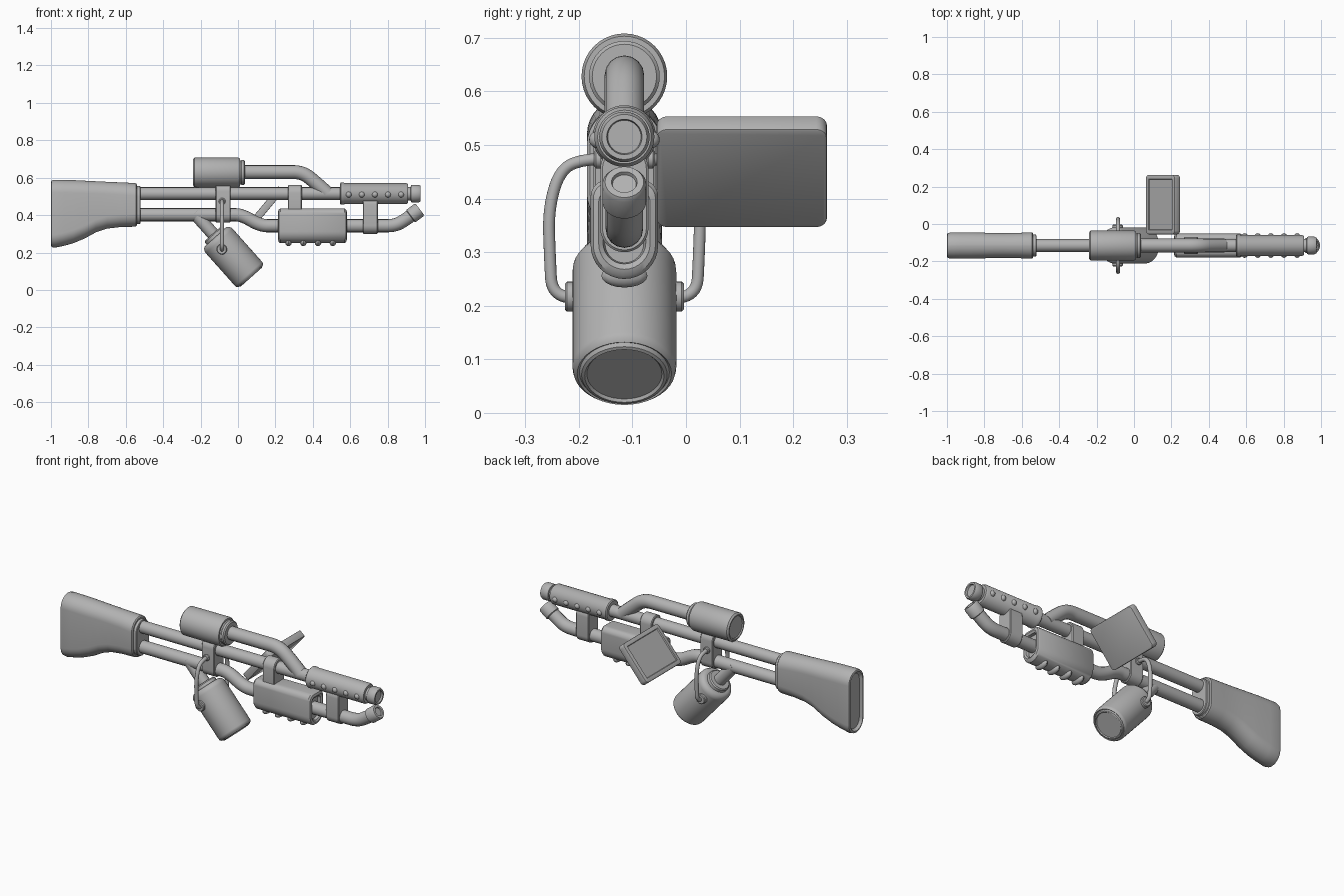
import bpy, bmesh, math
from mathutils import Vector, Matrix

if "Cube" in bpy.data.objects:
    bpy.data.objects.remove(bpy.data.objects["Cube"])

CY = -0.115  # centre plane of the gun
GREY = bpy.data.materials.new("plain_grey")
GREY.diffuse_color = (0.45, 0.45, 0.45, 1)
GREY.use_nodes = True
GREY.node_tree.nodes["Principled BSDF"].inputs["Base Color"].default_value = GREY.diffuse_color


def finish(name, bm, angle=35):
    bmesh.ops.remove_doubles(bm, verts=bm.verts, dist=1e-5)
    bmesh.ops.recalc_face_normals(bm, faces=bm.faces)
    me = bpy.data.meshes.new(name)
    bm.to_mesh(me)
    bm.free()
    me.materials.append(GREY)
    ob = bpy.data.objects.new(name, me)
    bpy.context.collection.objects.link(ob)
    bpy.ops.object.select_all(action='DESELECT')
    ob.select_set(True)
    bpy.context.view_layer.objects.active = ob
    bpy.ops.object.shade_smooth_by_angle(angle=math.radians(angle))
    return ob


def loft(name, rings, angle=35):
    """Skin a list of equal-length point rings and cap both ends."""
    bm = bmesh.new()
    vs = [[bm.verts.new(p) for p in r] for r in rings]
    n = len(vs[0])
    for a, b in zip(vs, vs[1:]):
        for i in range(n):
            j = (i + 1) % n
            bm.faces.new((a[i], a[j], b[j], b[i]))
    bm.faces.new(vs[0])
    bm.faces.new(vs[-1])
    return finish(name, bm, angle)


def lathe(name, start, direction, profile, n=40):
    """Turned part: profile is (distance along axis, radius)."""
    q = Vector(direction).to_track_quat('Z', 'Y')
    m = Matrix.Translation(Vector(start)) @ q.to_matrix().to_4x4()
    rings = [[m @ Vector((r * math.cos(2 * math.pi * i / n),
                          r * math.sin(2 * math.pi * i / n), d))
              for i in range(n)] for d, r in profile]
    return loft(name, rings)


def tube(name, pts, r):
    cu = bpy.data.curves.new(name, 'CURVE')
    cu.dimensions = '3D'
    cu.bevel_depth = r
    cu.bevel_resolution = 6
    cu.use_fill_caps = True
    sp = cu.splines.new('NURBS')
    sp.points.add(len(pts) - 1)
    for p, co in zip(sp.points, pts):
        p.co = (*co, 1)
    sp.order_u = 3
    sp.use_endpoint_u = True
    sp.resolution_u = 8
    cu.materials.append(GREY)
    ob = bpy.data.objects.new(name, cu)
    bpy.context.collection.objects.link(ob)
    return ob


def section(x, zb, zt, w, rb=None, rt=None, k=9):
    """Rounded upright outline at x: bottom and top corner radii rb, rt."""
    rb = w if rb is None else rb
    rt = w if rt is None else rt
    pts = []
    corners = [(w - rb, zb + rb, rb, -90), (w - rt, zt - rt, rt, 0),
               (rt - w, zt - rt, rt, 90), (rb - w, zb + rb, rb, 180)]
    for cy, cz, r, a0 in corners:
        for i in range(k):
            a = math.radians(a0 + 90 * (i + 0.02) / (k - 1) * 0.98)
            pts.append((x, CY + cy + r * math.cos(a), cz + r * math.sin(a)))
    return pts


# Shoulder stock with recessed butt and front collar
loft("stock", [section(*s) for s in [
    (-.985, .25, .562, .046), (-.99, .245, .568, .051), (-1.0, .24, .575, .056),
    (-.997, .229, .585, .066), (-.98, .226, .589, .07), (-.93, .236, .588, .07),
    (-.88, .25, .587, .07), (-.82, .275, .584, .069), (-.76, .308, .581, .067),
    (-.70, .328, .578, .066), (-.63, .336, .575, .067), (-.56, .338, .572, .07),
    (-.545, .34, .57, .07), (-.54, .345, .563, .064), (-.54, .352, .555, .058),
    (-.525, .352, .555, .058), (-.522, .356, .551, .054)]])

# Long pipes
tube("upper_pipe", [(-.54, CY, .515), (0, CY, .515), (.57, CY, .515)], .034)
tube("lower_pipe", [(-.54, CY, .402), (-.2, CY, .402), (-.05, CY, .402), (.02, CY, .402),
                    (.12, CY, .343), (.2, CY, .343), (.3, CY, .343), (.6, CY, .343),
                    (.75, CY, .343), (.84, CY, .343), (.9, CY, .378), (.945, CY, .412)], .035)

# Barrel shroud, muzzle and its side studs
lathe("barrel_shroud", (.545, CY, .515), (1, 0, 0), [
    (0, .034), (0, .053), (.005, .059), (.02, .059), (.025, .056), (.355, .056), (.365, .05),
    (.365, .036), (.378, .036), (.38, .044), (.385, .047), (.42, .047), (.43, .042),
    (.43, .033), (.42, .031)])
for side in (-1, 1):
    for i in range(5):
        bm = bmesh.new()
        bmesh.ops.create_uvsphere(bm, u_segments=16, v_segments=10, radius=.016,
                                  matrix=Matrix.Translation((.592 + .07 * i, CY + side * .05, .51)))
        finish("shroud_stud", bm)

# Nozzle at the end of the lower pipe
lathe("lower_nozzle", (.922, CY, .393), (.8, 0, .6), [
    (0, .034), (0, .036), (.004, .041), (.055, .041), (.063, .036), (.063, .024), (.056, .022)])

# Top canister with cap and feed pipe
lathe("top_canister", (-.24, CY, .628), (1, 0, 0), [
    (.006, .06), (0, .063), (0, .07), (.008, .079), (.24, .08), (.25, .075), (.25, .066),
    (.256, .063), (.26, .066), (.272, .066), (.278, .06), (.278, .034)])
tube("feed_pipe", [(.02, CY, .63), (.15, CY, .63), (.25, CY, .63), (.345, CY, .63),
                   (.42, CY, .57), (.48, CY, .515)], .037)

# Pump grip with recessed ends and ribs underneath
loft("pump_grip", [section(*s) for s in [
    (.235, .28, .405, .036, .036, .02), (.22, .278, .407, .04, .04, .022),
    (.214, .268, .418, .048, .048, .025), (.218, .256, .43, .058, .058, .03),
    (.226, .25, .435, .063, .063, .032), (.57, .25, .435, .063, .063, .032),
    (.578, .256, .43, .058, .058, .03), (.582, .268, .418, .048, .048, .025),
    (.576, .278, .407, .04, .04, .022), (.56, .28, .405, .036, .036, .02)]])
for i in range(4):
    bm = bmesh.new()
    m = Matrix.Translation((.27 + .079 * i, CY, .256)) @ Matrix.Diagonal((.018, .043, .022, 1))
    bmesh.ops.create_uvsphere(bm, u_segments=16, v_segments=10, radius=1, matrix=m)
    finish("grip_rib", bm)

# Clamps joining the pipes
for name, x0, x1, zb, zt in [("rear_clamp", -.12, -.04, .36, .572),
                             ("middle_clamp", .267, .342, .39, .562),
                             ("front_clamp", .667, .748, .3, .5)]:
    loft(name, [section(x0, zb + .004, zt - .004, .041), section(x0 + .004, zb, zt, .045),
                section(x1 - .004, zb, zt, .045), section(x1, zb + .004, zt - .004, .041)])

# Hanging can with its slanted neck
AX = Vector((.665, 0, -.747))
TOP = Vector((-.12, CY, .284))
tube("can_neck", [TOP - AX * .17, TOP - AX * .08, TOP + AX * .02], .034)
lathe("hanging_can", TOP, AX, [
    (-.022, .034), (-.022, .056), (-.016, .062), (0, .064), (0, .076), (.006, .088),
    (.02, .096), (.03, .097), (.265, .097), (.275, .095), (.282, .088), (.279, .084),
    (.286, .08), (.288, .074), (.283, .07)])

# Wire handle and pivots on both sides
for s in (-1, 1):
    tube("wire_handle", [(-.085, CY + s * d, z) for d, z in [
        (.035, .474), (.075, .474), (.12, .455), (.142, .38), (.139, .29),
        (.135, .215), (.095, .215)]], .011)
    lathe("handle_pivot", (-.087, CY + s * .085, .217), (0, s, 0), [
        (0, .028), (.022, .028), (.026, .024)], 24)
    lathe("handle_eye", (-.085, CY + s * .035, .474), (0, s, 0), [
        (0, .018), (.018, .018), (.022, .013)], 20)

# Tilted side panel, top face inset
bm = bmesh.new()
bmesh.ops.create_cube(bm, size=1, matrix=Matrix.Diagonal((.24, .318, .04, 1)))
upright = [e for e in bm.edges if abs(e.verts[0].co.z - e.verts[1].co.z) > .01]
bmesh.ops.bevel(bm, geom=upright, offset=.02, segments=5, profile=.5, affect='EDGES')
rims = [e for e in bm.edges if abs(e.verts[0].co.z - e.verts[1].co.z) < .001]
bmesh.ops.bevel(bm, geom=rims, offset=.004, segments=2, profile=.5, affect='EDGES')
bm.normal_update()
top = [max(bm.faces, key=lambda f: f.calc_center_median().z + f.calc_area())]
bmesh.ops.inset_region(bm, faces=top, thickness=.018)
bmesh.ops.inset_region(bm, faces=top, thickness=.003, depth=-.006)
bm.transform(Matrix.Translation((.155, .104, .45)) @ Matrix.Rotation(math.radians(-50), 4, 'Y'))
finish("side_panel", bm)
